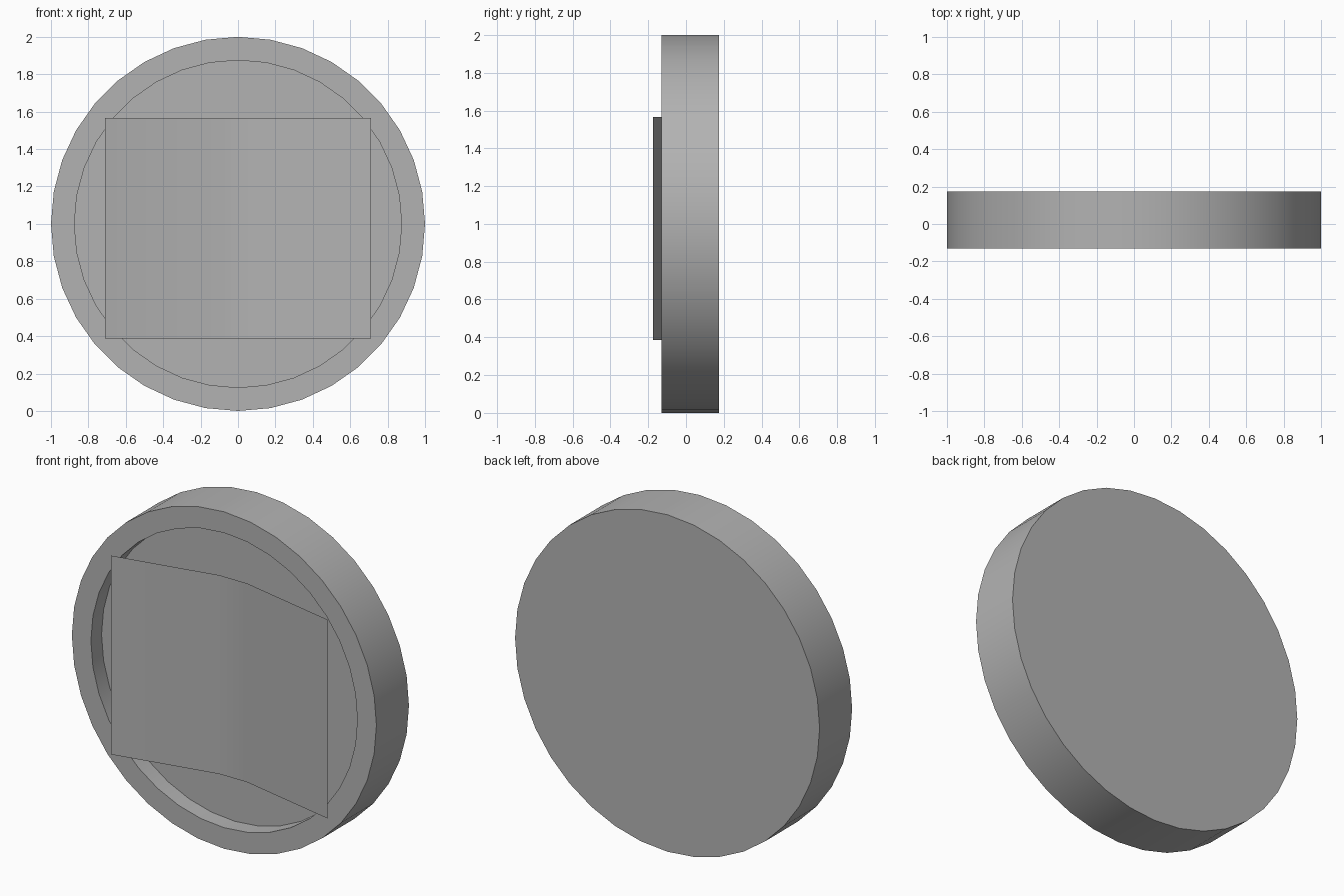
import bpy, bmesh, math

if "Cube" in bpy.data.objects:
    bpy.data.objects.remove(bpy.data.objects["Cube"])

SIDES = 36
grey = bpy.data.materials.new("dark_grey")
grey.diffuse_color = (0.45, 0.45, 0.45, 1)
grey.use_nodes = True
grey.node_tree.nodes["Principled BSDF"].inputs["Base Color"].default_value = grey.diffuse_color


def make_object(name, bm):
    mesh = bpy.data.meshes.new(name)
    bm.to_mesh(mesh)
    bm.free()
    mesh.materials.append(grey)
    obj = bpy.data.objects.new(name, mesh)
    bpy.context.collection.objects.link(obj)
    bpy.ops.object.select_all(action='DESELECT')
    bpy.context.view_layer.objects.active = obj
    obj.select_set(True)
    bpy.ops.object.shade_smooth_by_angle(angle=math.radians(30))
    return obj


# Round dish: (radius, y) rings from recess floor, over the rim, to the back
bm = bmesh.new()
rings = []
for r, y in [(0.875, -0.03), (0.875, -0.13), (1.0, -0.13), (1.0, 0.175)]:
    rings.append([bm.verts.new((r * math.sin(2 * math.pi * i / SIDES), y,
                                1 + r * math.cos(2 * math.pi * i / SIDES)))
                  for i in range(SIDES)])
for a, b in zip(rings, rings[1:]):
    for i in range(SIDES):
        j = (i + 1) % SIDES
        bm.faces.new((a[i], a[j], b[j], b[i]))
bm.faces.new(rings[0])
bm.faces.new(rings[-1])
bmesh.ops.recalc_face_normals(bm, faces=bm.faces)
make_object("round_dish", bm)

# Thin folded panel, its sides angled forward over the rim
bm = bmesh.new()
half = [(0.09, -0.045), (0.71, -0.175)]
profile = [(-x, y) for x, y in reversed(half)] + half
cols = [[bm.verts.new((x, y, z)) for z in (0.387, 1.567)] for x, y in profile]
for a, b in zip(cols, cols[1:]):
    bm.faces.new((a[0], b[0], b[1], a[1]))
make_object("folded_panel", bm)
